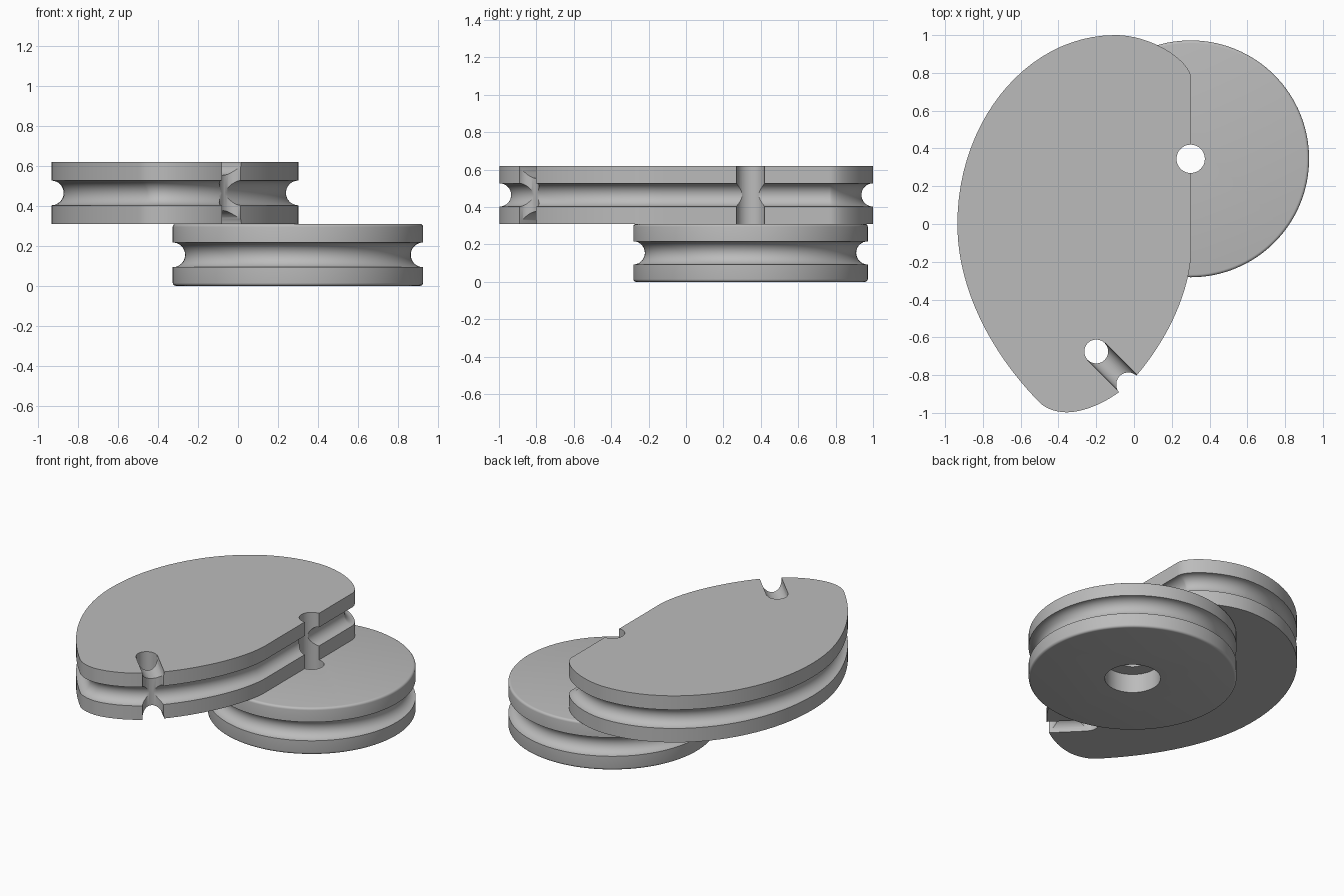
import bpy, bmesh, math
from mathutils import Vector
from mathutils.geometry import interpolate_bezier

cube = bpy.data.objects.get("Cube")
if cube:
    bpy.data.objects.remove(cube, do_unlink=True)

GREY = (0.5, 0.5, 0.5, 1)
metal = bpy.data.materials.new("plain grey")
metal.use_nodes = True
metal.diffuse_color = GREY
metal.node_tree.nodes["Principled BSDF"].inputs["Base Color"].default_value = GREY

H = 0.31           # thickness of each plate
GROOVE = 0.062     # cable groove radius
AXLE = Vector((0.30, 0.345, 0))


def make_object(name, bm):
    bmesh.ops.recalc_face_normals(bm, faces=bm.faces[:])
    mesh = bpy.data.meshes.new(name)
    bm.to_mesh(mesh)
    bm.free()
    mesh.materials.append(metal)
    ob = bpy.data.objects.new(name, mesh)
    bpy.context.collection.objects.link(ob)
    return ob


def rim_profile(edge):
    """(inset, height) pairs: rounded edges and a half-round groove."""
    steps = [i * math.pi / 2 / 4 for i in range(5)] if edge else []
    low = [(edge * (1 - math.sin(a)), edge * (1 - math.cos(a))) for a in steps] or [(0, 0)]
    groove = [(GROOVE * math.sin(a), H / 2 - GROOVE * math.cos(a))
              for a in (i * math.pi / 16 for i in range(17))]
    high = [(d, H - z) for d, z in reversed(low)]
    return low + groove + high


def grooved_plate(name, outline, base, edge):
    """Loft an anticlockwise outline through the rim profile."""
    n = len(outline)
    normals = []
    for i in range(n):
        t = outline[(i + 1) % n] - outline[i - 1]
        normals.append(Vector((t.y, -t.x, 0)).normalized())
    bm = bmesh.new()
    rings = [[bm.verts.new(p - nor * d + Vector((0, 0, base + z)))
              for p, nor in zip(outline, normals)] for d, z in rim_profile(edge)]
    for a, b in zip(rings, rings[1:]):
        for i in range(n):
            j = (i + 1) % n
            bm.faces.new((a[i], a[j], b[j], b[i]))
    bm.faces.new(rings[0][::-1])
    bm.faces.new(rings[-1])
    return make_object(name, bm)


def drill(target, start, end, radius):
    """Subtract a round bar running from start to end."""
    start, end = Vector(start), Vector(end)
    axis = end - start
    bm = bmesh.new()
    bmesh.ops.create_cone(bm, cap_ends=True, segments=48, radius1=radius,
                          radius2=radius, depth=axis.length)
    cutter = make_object("cutter", bm)
    cutter.hide_render = True
    cutter.rotation_mode = 'QUATERNION'
    cutter.rotation_quaternion = axis.to_track_quat('Z', 'Y')
    cutter.location = (start + end) / 2
    mod = target.modifiers.new("drill", 'BOOLEAN')
    mod.operation = 'DIFFERENCE'
    mod.solver = 'EXACT'
    mod.object = cutter
    bpy.context.view_layer.objects.active = target
    bpy.ops.object.modifier_apply(modifier=mod.name)
    bpy.data.objects.remove(cutter, do_unlink=True)


def upright(target, x, y, low, high, radius):
    drill(target, (x, y, low), (x, y, high), radius)


# Round pulley with counterbored axle hole
circle = [AXLE + Vector((math.cos(a), math.sin(a), 0)) * 0.627
          for a in (i * math.tau / 128 for i in range(128))]
pulley = grooved_plate("round_pulley", circle, 0, 0.015)
upright(pulley, AXLE.x, AXLE.y, -0.1, 0.125, 0.168)
upright(pulley, AXLE.x, AXLE.y, 0.05, 0.5, 0.075)

# Egg-shaped cam outline: corner, two handles, then the next corner
path = [
    ((-0.935, 0), (-0.935, -0.34), (-0.76, -0.68)),
    ((-0.5, -0.945), (-0.47, -0.975), (-0.42, -0.995)),
    ((-0.36, -0.997), (-0.26, -0.997), (-0.13, -0.94)),
    ((-0.03, -0.85), (0.16, -0.65), (0.29, -0.38)),
    ((0.302, -0.16), (0.302, 0.15), (0.302, 0.46)),
    ((0.302, 0.77), (0.302, 0.86), (0.1, 1.0)),
    ((-0.1, 1.0), (-0.56, 1.0), (-0.935, 0.55)),
]
outline = []
for k, (p, h1, h2) in enumerate(path):
    q = path[(k + 1) % len(path)][0]
    count = 10 if k == 1 else 24
    pts = interpolate_bezier(*[Vector((*c, 0)) for c in (p, h1, h2, q)], count)
    outline += pts[:-1]
cam = grooved_plate("cam_plate", outline, H, 0)

# Axle notch, cable anchor hole and cable exit notch
upright(cam, AXLE.x, AXLE.y, 0.2, 0.8, 0.075)
upright(cam, -0.2, -0.675, 0.2, 0.8, 0.063)
upright(cam, -0.03, -0.85, 0.2, 0.8, 0.064)

# Half-round channels joining the anchor hole to the exit notch
for z in (H, 2 * H):
    drill(cam, (-0.2, -0.675, z), (0.1, -0.975, z), 0.066)

# Smooth shading with sharp rims
for ob in (pulley, cam):
    bpy.ops.object.select_all(action='DESELECT')
    ob.select_set(True)
    bpy.context.view_layer.objects.active = ob
    bpy.ops.object.shade_smooth_by_angle(angle=math.radians(30))
